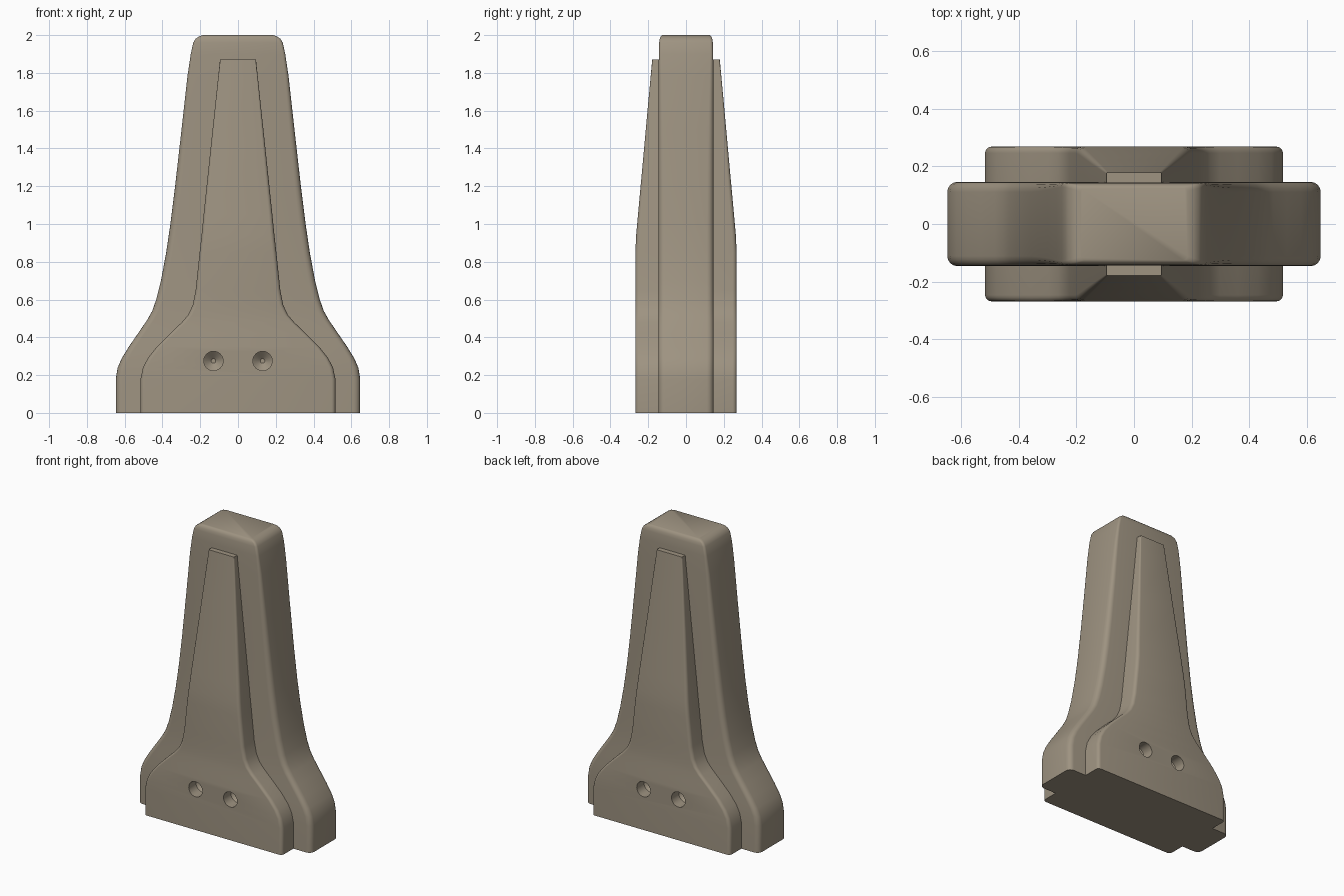
import bpy, bmesh, math
from mathutils import Matrix

if "Cube" in bpy.data.objects:
    bpy.data.objects.remove(bpy.data.objects["Cube"])

stone = bpy.data.materials.new("warm grey")
stone.diffuse_color = (0.342, 0.292, 0.220, 1)
stone.use_nodes = True
stone.node_tree.nodes["Principled BSDF"].inputs["Base Color"].default_value = stone.diffuse_color


def finish(bm, name):
    bmesh.ops.recalc_face_normals(bm, faces=bm.faces)
    mesh = bpy.data.meshes.new(name)
    bm.to_mesh(mesh)
    bm.free()
    mesh.materials.append(stone)
    ob = bpy.data.objects.new(name, mesh)
    bpy.context.collection.objects.link(ob)
    return ob


def smooth(ob):
    bpy.ops.object.select_all(action='DESELECT')
    ob.select_set(True)
    bpy.context.view_layer.objects.active = ob
    bpy.ops.object.shade_smooth_by_angle(angle=math.radians(30))


def ring(bm, z, hw, hd, r, seg=4):
    """Rounded rectangle of half width hw and half depth hd at height z."""
    verts = []
    for k, (sx, sy) in enumerate([(1, 1), (-1, 1), (-1, -1), (1, -1)]):
        for i in range(seg + 1):
            a = math.pi / 2 * (k + i / seg)
            verts.append(bm.verts.new((sx * (hw - r) + r * math.cos(a),
                                       sy * (hd - r) + r * math.sin(a), z)))
    return verts


def loft(name, rows):
    bm = bmesh.new()
    rings = [ring(bm, *row) for row in rows]
    n = len(rings[0])
    for a, b in zip(rings, rings[1:]):
        for i in range(n):
            j = (i + 1) % n
            bm.faces.new((a[i], a[j], b[j], b[i]))
    bm.faces.new(rings[0][::-1])
    bm.faces.new(rings[-1])
    return finish(bm, name)


# Wide central slab: height, half width, half depth, corner radius
core = loft("central_slab", [
    (0, .647, .146, .035), (.18, .647, .146, .035), (.24, .637, .146, .035),
    (.29, .615, .146, .035), (.35, .578, .146, .035), (.42, .53, .146, .035),
    (.49, .482, .146, .035), (.54, .454, .146, .035), (.60, .433, .146, .035),
    (.70, .408, .146, .035), (.85, .38, .146, .035), (1.0, .358, .146, .035),
    (1.2, .333, .146, .033), (1.5, .299, .146, .028), (1.78, .268, .145, .02),
    (1.9, .25, .144, .015), (1.96, .237, .142, .015), (1.98, .225, .139, .015),
    (1.993, .207, .134, .015), (2.0, .185, .126, .015)])

# Narrower, deeper rib that stands proud on the front and back
rib = loft("raised_rib", [
    (0, .516, .268, .022), (.18, .516, .268, .022), (.24, .503, .268, .022),
    (.29, .477, .268, .022), (.35, .43, .268, .022), (.42, .36, .268, .022),
    (.48, .297, .268, .022), (.52, .263, .268, .022), (.57, .24, .268, .022),
    (.65, .224, .268, .022), (.85, .203, .268, .022), (.94, .193, .264, .022),
    (1.05, .182, .254, .02), (1.4, .145, .222, .015), (1.75, .108, .19, .008),
    (1.87, .095, .179, .005)])

# Blind bolt holes with conical bottoms, front and back
bm = bmesh.new()
for sy in (-1, 1):
    for x in (-.13, .13):
        rot = Matrix.Rotation(sy * math.pi / 2, 4, 'X')
        profile = [(.32, .051), (.19, .051), (.155, .012)]
        loops = []
        for y, r in profile:
            loops.append([bm.verts.new((x + r * math.cos(t * math.pi / 12), sy * y,
                                        .275 + r * math.sin(t * math.pi / 12)))
                          for t in range(24)])
        for a, b in zip(loops, loops[1:]):
            for i in range(24):
                j = (i + 1) % 24
                bm.faces.new((a[i], a[j], b[j], b[i]))
        bm.faces.new(loops[0])
        bm.faces.new(loops[-1])
cutter = finish(bm, "hole_cutter")
cutter.hide_render = True

mod = rib.modifiers.new("bolt_holes", 'BOOLEAN')
mod.operation = 'DIFFERENCE'
mod.solver = 'EXACT'
mod.object = cutter
bpy.context.view_layer.objects.active = rib
bpy.ops.object.modifier_apply(modifier=mod.name)
bpy.data.objects.remove(cutter)

for part in (core, rib):
    smooth(part)
